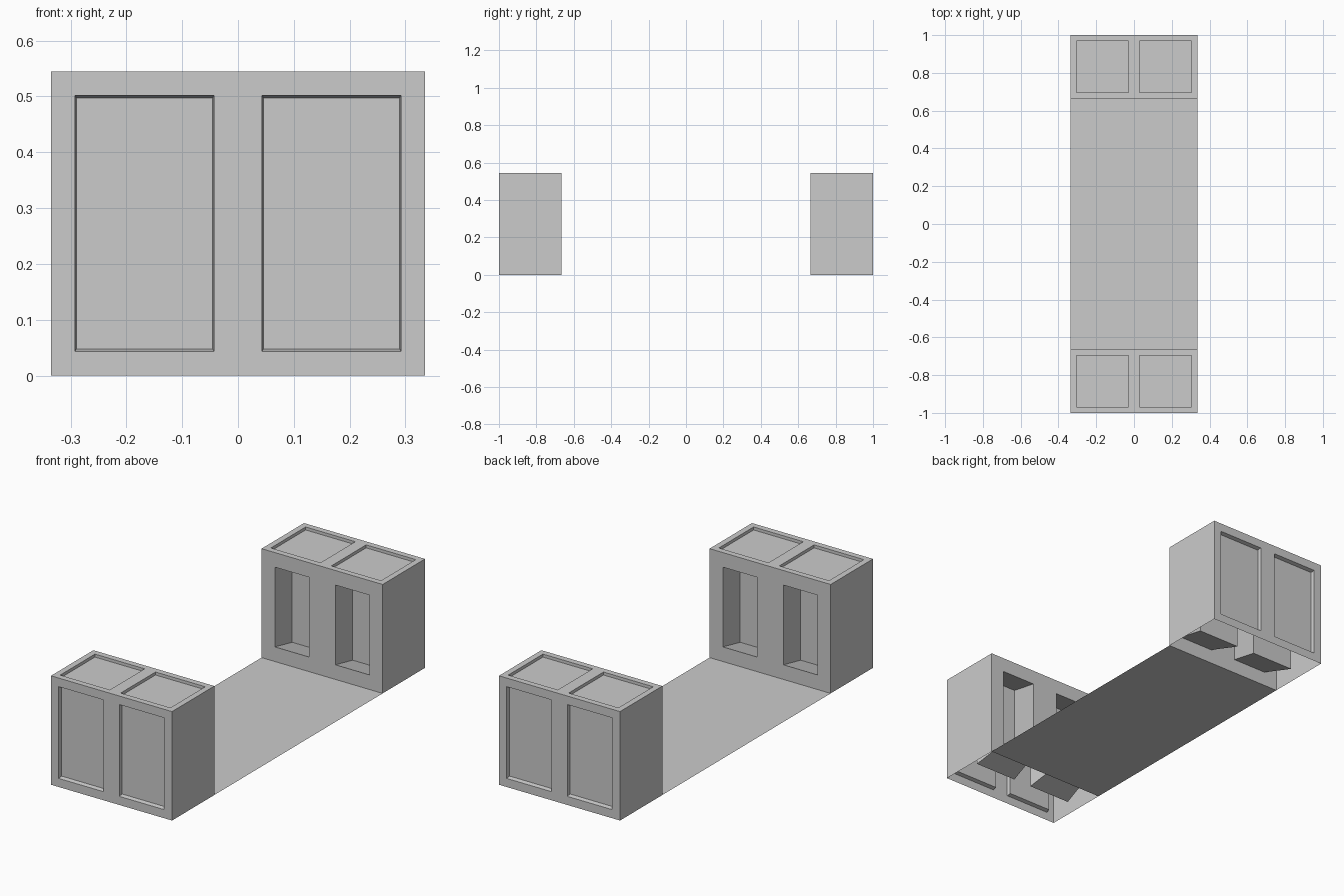
import bpy, bmesh, math
from mathutils import Vector

HALF_W, HALF_L, DEPTH, HEIGHT = 0.335, 1.0, 0.335, 0.545
INNER_Y = -HALF_L + DEPTH

cube = bpy.data.objects.get("Cube")
if cube:
    bpy.data.objects.remove(cube, do_unlink=True)

grey = bpy.data.materials.new("plain_grey")
grey.use_nodes = True
colour = (0.6, 0.6, 0.6, 1)
grey.diffuse_color = colour
grey.node_tree.nodes["Principled BSDF"].inputs["Base Color"].default_value = colour


def quad(bm, corner, u, v):
    """Add a rectangle facing along u x v."""
    corner, u, v = Vector(corner), Vector(u), Vector(v)
    return bm.faces.new([bm.verts.new(p) for p in (corner, corner + u, corner + u + v, corner + v)])


def panel_wall(bm, corner, u, v, margin, depth, scale):
    """Wall of two framed cells side by side, each with a recess whose back is scaled."""
    half = Vector(u) / 2
    for i in range(2):
        face = quad(bm, Vector(corner) + half * i, half, v)
        face.normal_update()
        normal = face.normal.copy()
        # Flat frame, then a second ring that becomes the recess walls
        bmesh.ops.inset_individual(bm, faces=[face], thickness=margin, use_even_offset=True)
        back = bmesh.ops.extrude_discrete_faces(bm, faces=[face])["faces"][0]
        centre = back.calc_center_median()
        for vert in back.verts:
            vert.co = centre + (vert.co - centre) * scale - normal * depth


def add_object(name, mesh):
    obj = bpy.data.objects.new(name, mesh)
    bpy.context.collection.objects.link(obj)
    return obj


def to_mesh(bm, name):
    mesh = bpy.data.meshes.new(name)
    bmesh.ops.remove_doubles(bm, verts=bm.verts, dist=0.0005)
    bm.to_mesh(mesh)
    bm.free()
    mesh.materials.append(grey)
    return mesh


# End box: open underneath, panelled outside and on top, deep flared niches inside
bm = bmesh.new()
across, along, up = (2 * HALF_W, 0, 0), (0, DEPTH, 0), (0, 0, HEIGHT)
panel_wall(bm, (-HALF_W, -HALF_L, 0), across, up, 0.043, 0.02, 0.98)
panel_wall(bm, (HALF_W, INNER_Y, 0), (-2 * HALF_W, 0, 0), up, 0.073, 0.17, 1.24)
panel_wall(bm, (-HALF_W, -HALF_L, HEIGHT), across, along, 0.03, 0.015, 1.0)
quad(bm, (HALF_W, -HALF_L, 0), along, up)
quad(bm, (-HALF_W, INNER_Y, 0), (0, -DEPTH, 0), up)
box_mesh = to_mesh(bm, "end_box")

front_box = add_object("front_box", box_mesh)
back_box = add_object("back_box", box_mesh)
back_box.rotation_euler.z = math.pi

# Thin floor sheet joining the boxes
bm = bmesh.new()
quad(bm, (-HALF_W, INNER_Y, 0), across, (0, -2 * INNER_Y, 0))
add_object("floor", to_mesh(bm, "floor"))
